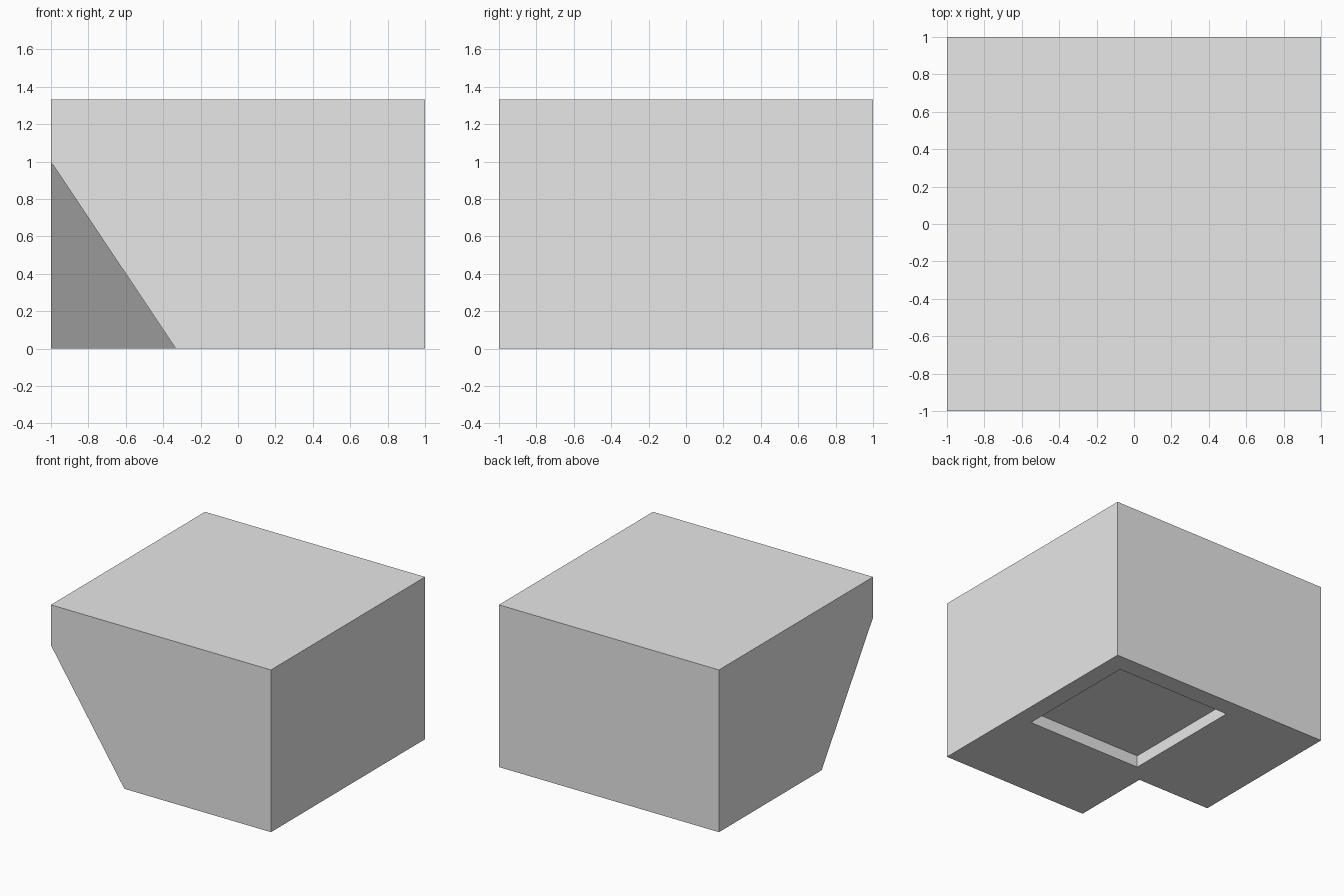
import bpy
import bmesh

if "Cube" in bpy.data.objects:
    bpy.data.objects.remove(bpy.data.objects["Cube"], do_unlink=True)

HEIGHT = 1.333
NOTCH = -0.333      # inner edge of the corner notch
NOTCH_TOP = 1.0
RECESS = (-0.197, 0.847)
DEPTH = 0.097

grey = bpy.data.materials.new("light grey")
grey.use_nodes = True
colour = (0.8, 0.8, 0.8, 1)
grey.diffuse_color = colour
grey.node_tree.nodes["Principled BSDF"].inputs["Base Color"].default_value = colour


def add_object(name, bm):
    bmesh.ops.recalc_face_normals(bm, faces=bm.faces[:])
    mesh = bpy.data.meshes.new(name)
    bm.to_mesh(mesh)
    bm.free()
    mesh.materials.append(grey)
    obj = bpy.data.objects.new(name, mesh)
    bpy.context.collection.objects.link(obj)
    return obj


# Block with a sloping pyramid notch under its front corner
points = {
    "front": (1, -1, 0), "back": (1, 1, 0), "side": (-1, 1, 0),
    "notch_side": (-1, NOTCH, 0), "notch_inner": (NOTCH, NOTCH, 0),
    "notch_front": (NOTCH, -1, 0), "apex": (-1, -1, NOTCH_TOP),
    "top_front": (1, -1, HEIGHT), "top_back": (1, 1, HEIGHT),
    "top_side": (-1, 1, HEIGHT), "top_corner": (-1, -1, HEIGHT),
}
faces = [
    "front back side notch_side notch_inner notch_front",
    "top_front top_back top_side top_corner",
    "front back top_back top_front",
    "back side top_side top_back",
    "notch_front front top_front top_corner apex",
    "side notch_side apex top_corner top_side",
    "notch_front notch_inner apex",
    "notch_inner notch_side apex",
]
bm = bmesh.new()
verts = {key: bm.verts.new(co) for key, co in points.items()}
for face in faces:
    bm.faces.new([verts[key] for key in face.split()])
block = add_object("block", bm)

# Shallow square recess in the underside
bm = bmesh.new()
bmesh.ops.create_cube(bm, size=1)
lo, hi = RECESS
for v in bm.verts:
    v.co.x = hi if v.co.x > 0 else lo
    v.co.y = hi if v.co.y > 0 else lo
    v.co.z = DEPTH if v.co.z > 0 else -DEPTH
cutter = add_object("recess_cutter", bm)
cutter.hide_render = True

cut = block.modifiers.new("recess", "BOOLEAN")
cut.operation = "DIFFERENCE"
cut.solver = "EXACT"
cut.object = cutter
bpy.context.view_layer.objects.active = block
block.select_set(True)
bpy.ops.object.modifier_apply(modifier=cut.name)
bpy.data.objects.remove(cutter, do_unlink=True)
